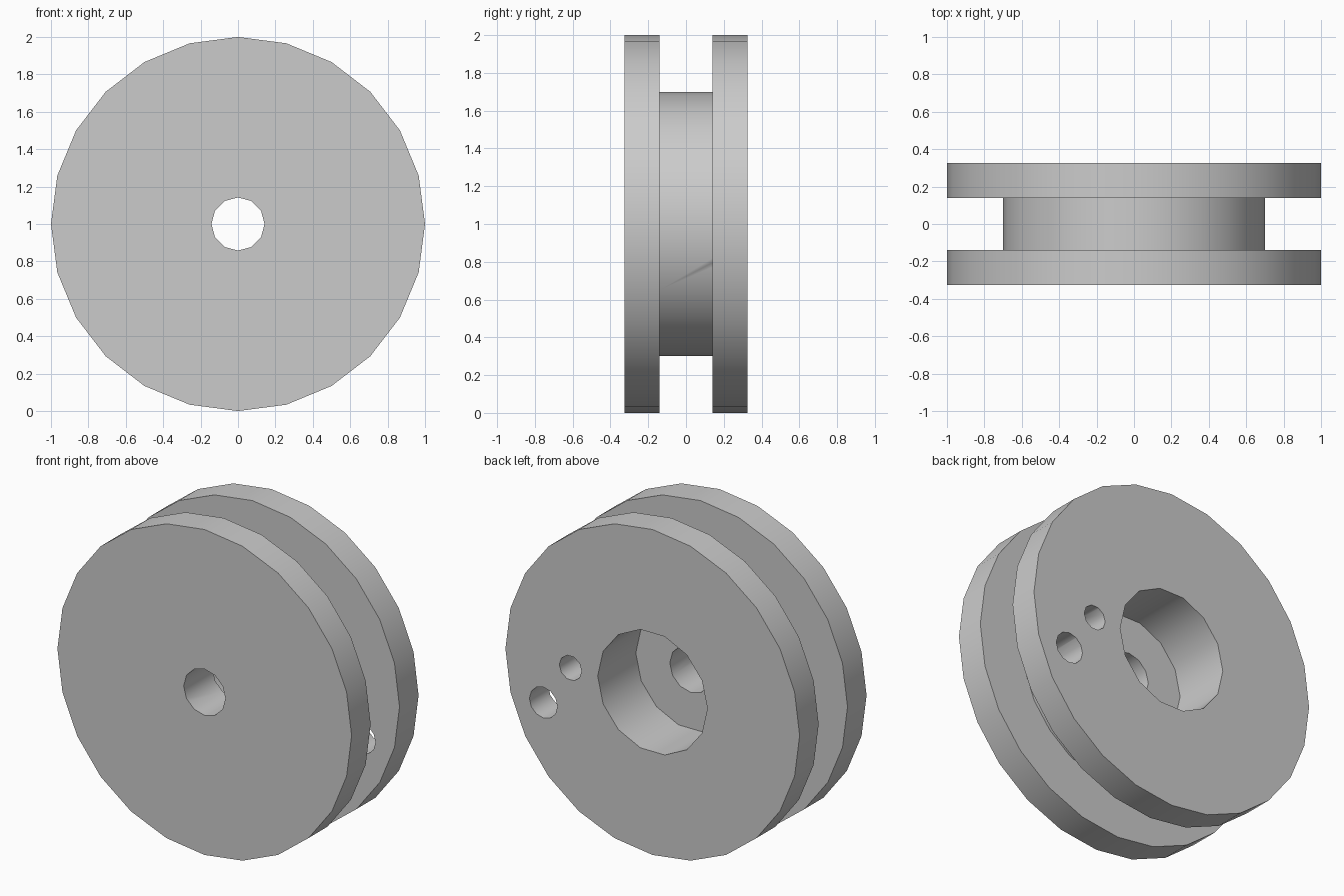
import bpy, bmesh, math

cube = bpy.data.objects.get("Cube")
if cube:
    bpy.data.objects.remove(cube, do_unlink=True)

grey = bpy.data.materials.new("plain grey")
grey.use_nodes = True
GREY = (0.6, 0.6, 0.6, 1)
grey.diffuse_color = GREY
grey.node_tree.nodes["Principled BSDF"].inputs["Base Color"].default_value = GREY


def lathe(name, profile, sides, x=0, z=1):
    """Closed solid turned about a y axis from (radius, y) pairs."""
    bm = bmesh.new()
    rings = []
    for r, y in profile:
        angles = [math.tau * i / sides for i in range(sides)]
        rings.append([bm.verts.new((x + r * math.cos(a), y, z + r * math.sin(a)))
                      for a in angles])
    for a, b in zip(rings, rings[1:]):
        for i in range(sides):
            j = (i + 1) % sides
            bm.faces.new((a[i], a[j], b[j], b[i]))
    bm.faces.new(rings[0])
    bm.faces.new(rings[-1])
    bmesh.ops.recalc_face_normals(bm, faces=bm.faces)
    mesh = bpy.data.meshes.new(name)
    bm.to_mesh(mesh)
    bm.free()
    mesh.materials.append(grey)
    obj = bpy.data.objects.new(name, mesh)
    bpy.context.collection.objects.link(obj)
    return obj


# Two flanges joined by a narrower core
OUT, IN, RIM, CORE = 0.325, 0.14, 1.0, 0.7
spool = lathe("spool", [(RIM, -OUT), (RIM, -IN), (CORE, -IN),
                        (CORE, IN), (RIM, IN), (RIM, OUT)], 24)

# Axle hole, rear bearing pocket, and two small holes in the rear flange
cutters = [
    lathe("axle_hole_cutter", [(0.142, -0.5), (0.142, 0.1)], 12),
    lathe("pocket_cutter", [(0.373, -0.045), (0.373, 0.5)], 14),
    lathe("inner_hole_cutter", [(0.076, IN), (0.076, 0.5)], 10, 0.558, 1.0),
    lathe("outer_hole_cutter", [(0.095, 0.13), (0.095, 0.5)], 12, 0.742, 0.738),
]
bpy.ops.object.select_all(action='DESELECT')
bpy.context.view_layer.objects.active = spool
spool.select_set(True)
for cutter in cutters:
    cutter.hide_render = True
    mod = spool.modifiers.new(cutter.name, 'BOOLEAN')
    mod.operation = 'DIFFERENCE'
    mod.solver = 'EXACT'
    mod.object = cutter
    bpy.ops.object.modifier_apply(modifier=mod.name)
    bpy.data.objects.remove(cutter, do_unlink=True)

# Rounded walls smooth, rims sharp
bpy.ops.object.shade_smooth_by_angle(angle=math.radians(40))
